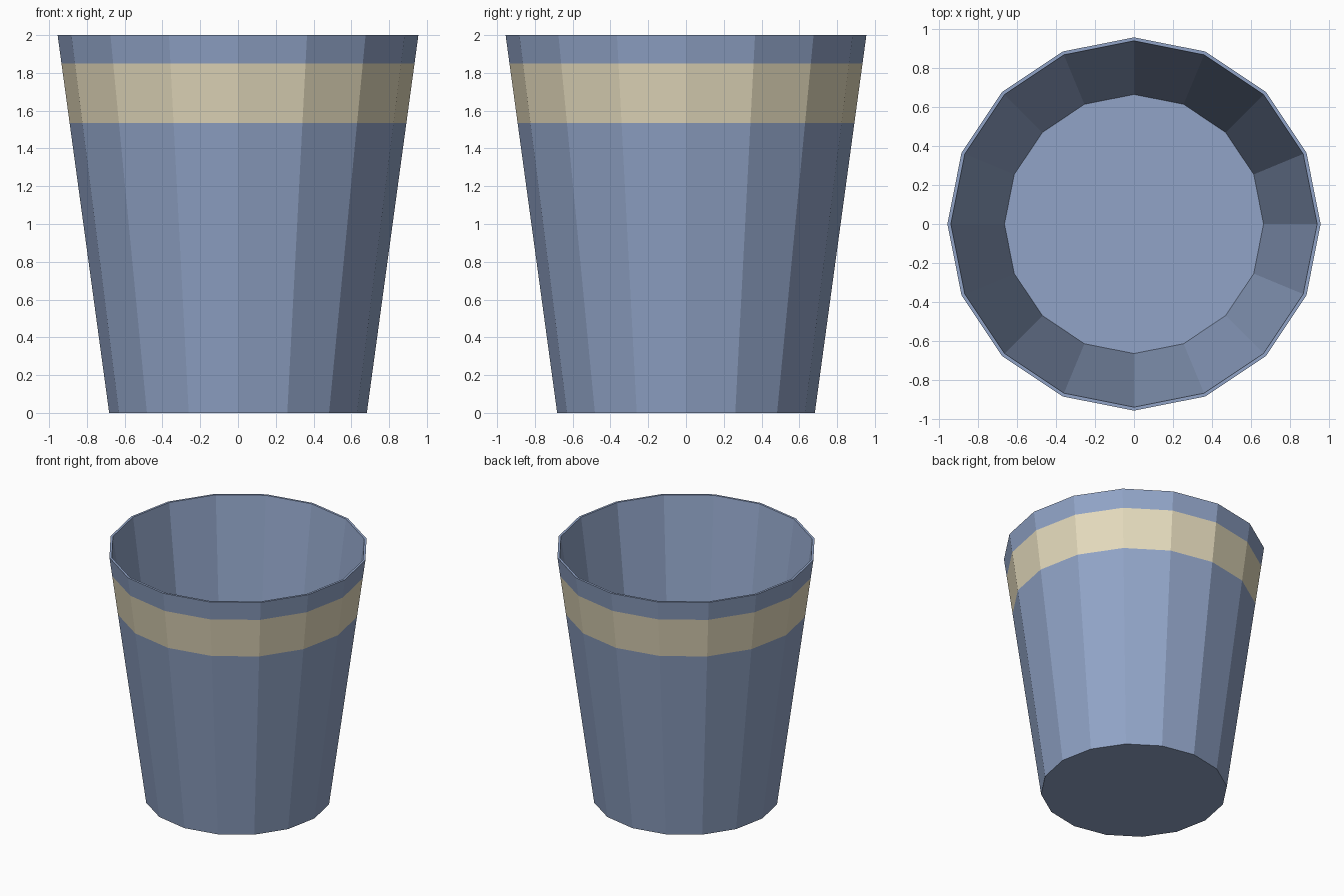
import bpy, bmesh, math

if "Cube" in bpy.data.objects:
    bpy.data.objects.remove(bpy.data.objects["Cube"])

SIDES = 16


def lin(r, g, b):
    f = lambda c: c / 12.92 if c <= 0.04045 else ((c + 0.055) / 1.055) ** 2.4
    return (f(r / 255), f(g / 255), f(b / 255), 1.0)


def material(name, rgb):
    m = bpy.data.materials.new(name)
    m.diffuse_color = lin(*rgb)
    m.use_nodes = True
    m.node_tree.nodes["Principled BSDF"].inputs["Base Color"].default_value = m.diffuse_color
    return m


R_BOTTOM, R_TOP, HEIGHT = 0.682, 0.955, 2.0


def outer(z):
    return R_BOTTOM + (R_TOP - R_BOTTOM) * z / HEIGHT


# Profile: outer wall upward (cut at the band edges), rim, inner wall down to the floor
BAND = (1.535, 1.85)
profile = [(outer(z), z) for z in (0.0, *BAND, HEIGHT)]
profile += [(0.937, HEIGHT), (0.663, 0.02)]

bm = bmesh.new()
rings = []
for r, z in profile:
    angles = [2 * math.pi * i / SIDES for i in range(SIDES)]
    rings.append([bm.verts.new((r * math.cos(a), r * math.sin(a), z)) for a in angles])

for k, (lo, hi) in enumerate(zip(rings, rings[1:])):
    for i in range(SIDES):
        j = (i + 1) % SIDES
        face = bm.faces.new((lo[i], lo[j], hi[j], hi[i]))
        face.material_index = 1 if k == 1 else 0   # painted band

# Underside and inner floor
bm.faces.new(rings[0][::-1])
bm.faces.new(rings[-1])
bm.normal_update()

mesh = bpy.data.meshes.new("cup")
bm.to_mesh(mesh)
bm.free()
mesh.materials.append(material("dusty blue", (145, 164, 199)))
mesh.materials.append(material("cream band", (228, 218, 188)))
cup = bpy.data.objects.new("cup", mesh)
bpy.context.collection.objects.link(cup)
